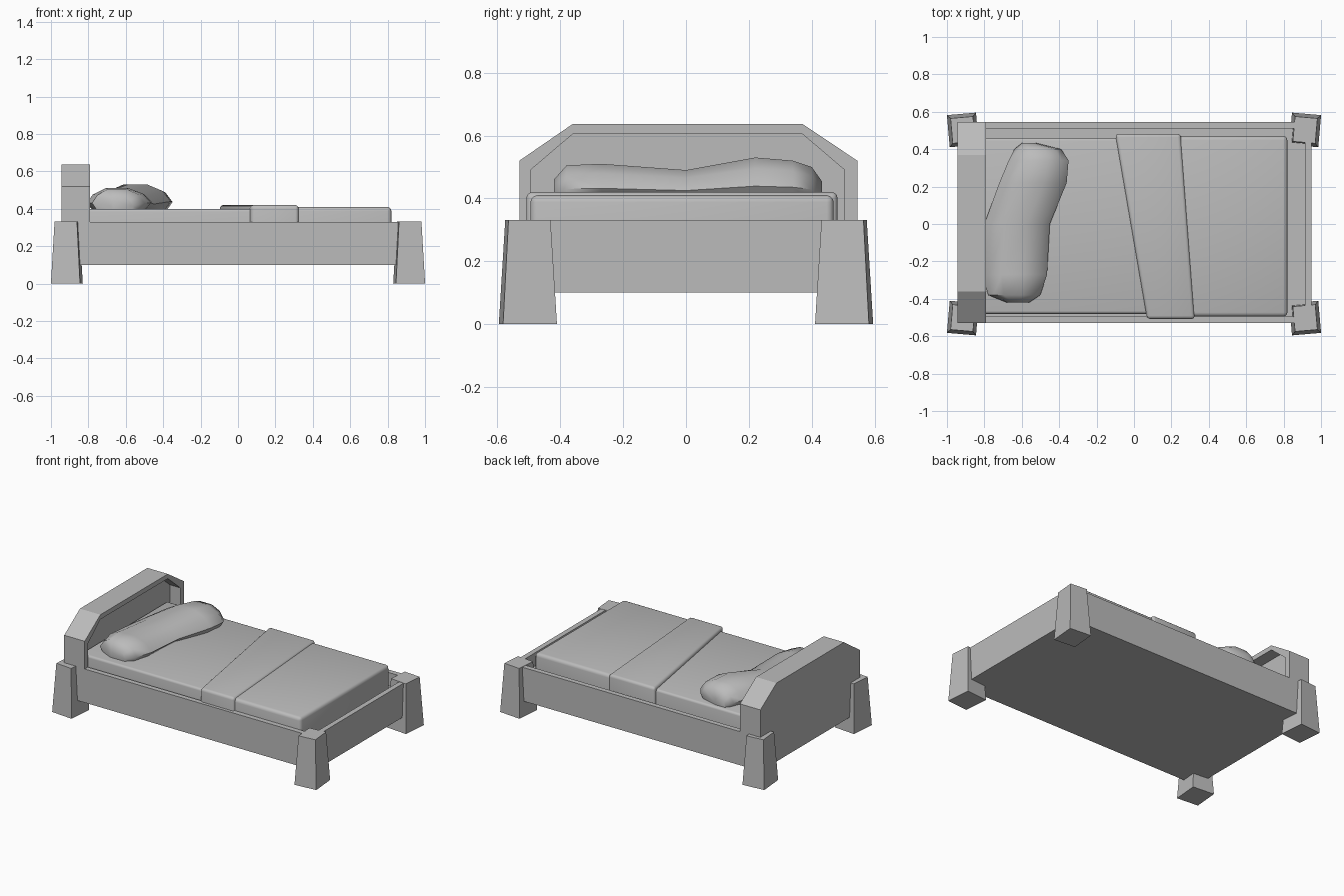
import bpy, bmesh, math
from mathutils import Matrix

cube = bpy.data.objects.get("Cube")
if cube:
    bpy.data.objects.remove(cube, do_unlink=True)

grey = bpy.data.materials.new("plain grey")
grey.use_nodes = True
grey.diffuse_color = (0.5, 0.5, 0.5, 1)
grey.node_tree.nodes["Principled BSDF"].inputs["Base Color"].default_value = (0.5, 0.5, 0.5, 1)


def finish(name, bm, smooth=False):
    """Turn a bmesh into a named grey object."""
    bmesh.ops.recalc_face_normals(bm, faces=bm.faces[:])
    mesh = bpy.data.meshes.new(name)
    bm.to_mesh(mesh)
    bm.free()
    mesh.materials.append(grey)
    obj = bpy.data.objects.new(name, mesh)
    bpy.context.collection.objects.link(obj)
    if smooth:
        bpy.ops.object.select_all(action="DESELECT")
        obj.select_set(True)
        bpy.context.view_layer.objects.active = obj
        bpy.ops.object.shade_smooth_by_angle(angle=math.radians(50))
    return obj


def loft(bm, rings):
    """Skin a list of equal closed rings and cap both ends."""
    loops = [[bm.verts.new(p) for p in ring] for ring in rings]
    for a, b in zip(loops, loops[1:]):
        for i in range(len(a)):
            j = (i + 1) % len(a)
            bm.faces.new((a[i], a[j], b[j], b[i]))
    bm.faces.new(loops[0])
    bm.faces.new(loops[-1])


def rect(x0, x1, y0, y1, z):
    return [(x0, y0, z), (x1, y0, z), (x1, y1, z), (x0, y1, z)]


def padded(name, outline, z0, z1, radius):
    """Upholstered slab with rounded upper and upright edges."""
    bm = bmesh.new()
    loft(bm, [[(x, y, z) for x, y in outline] for z in (z0, z1)])
    edges = [e for e in bm.edges if max(v.co.z for v in e.verts) > z1 - 0.001]
    bmesh.ops.bevel(bm, geom=edges, offset=radius, segments=3, profile=0.5, affect="EDGES")
    return finish(name, bm, True)


# Bed frame: an open tray with thin rails
bm = bmesh.new()
outer = (-0.945, 0.95, -0.53, 0.545)
inner = (-0.91, 0.915, -0.495, 0.51)
loft(bm, [rect(*outer, 0.1), rect(*outer, 0.33), rect(*inner, 0.33), rect(*inner, 0.24)])
finish("bed_frame", bm)

# Headboard with clipped corners and a recessed front panel
def board_ring(x, side0, side1, shoulder, top, base=0.3):
    return [(x, side0, base), (x, side0, shoulder), (x, -0.36, top),
            (x, 0.37, top), (x, side1, shoulder), (x, side1, base)]

bm = bmesh.new()
loft(bm, [board_ring(-0.945, -0.53, 0.545, 0.52, 0.637),
          board_ring(-0.79, -0.53, 0.545, 0.52, 0.637),
          board_ring(-0.79, -0.495, 0.505, 0.49, 0.605),
          board_ring(-0.87, -0.495, 0.505, 0.49, 0.605)])
finish("headboard", bm)

# Tapered legs, splayed a few degrees and mirrored to each corner
for side, sx in (("head", -1), ("foot", 1)):
    for hand, sy in (("right", -1), ("left", 1)):
        bm = bmesh.new()
        loft(bm, [rect(-0.078, 0.078, -0.086, 0.086, 0),
                  rect(-0.06, 0.06, -0.067, 0.067, 0.332)])
        turn = Matrix.Rotation(math.radians(-5), 4, "Z")
        place = Matrix.Diagonal((sx, sy, 1, 1)) @ Matrix.Translation((0.915, 0.503, 0))
        bm.transform(place @ turn)
        finish(f"{side}_{hand}_leg", bm)

# Mattress, blanket and its slanted turned-down fold
padded("mattress", [(-0.86, -0.48), (0.78, -0.48), (0.78, 0.46), (-0.86, 0.46)], 0.23, 0.4, 0.015)
padded("blanket", [(0.1, -0.495), (0.82, -0.495), (0.82, 0.47), (0, 0.47)], 0.23, 0.41, 0.022)
padded("blanket_fold", [(0.07, -0.508), (0.325, -0.508), (0.25, 0.482), (-0.1, 0.482)], 0.23, 0.42, 0.018)

# Pillow: soft sections given as y, back edge, front edge, top height
section = [(0, 0.35), (0.1, 0.72), (0.3, 1), (0.65, 1), (0.88, 0.75), (1, 0.35), (0.9, 0), (0.1, 0)]
stations = [(-0.42, -0.68, -0.56, 0.46), (-0.38, -0.78, -0.5, 0.505), (-0.27, -0.81, -0.465, 0.51),
            (0, -0.8, -0.45, 0.49), (0.22, -0.72, -0.36, 0.53), (0.34, -0.67, -0.35, 0.52),
            (0.4, -0.64, -0.39, 0.5), (0.432, -0.6, -0.52, 0.455)]
bm = bmesh.new()
loft(bm, [[(b + (f - b) * u, y, 0.39 + (t - 0.39) * v) for u, v in section]
          for y, b, f, t in stations])
finish("pillow", bm, True)
